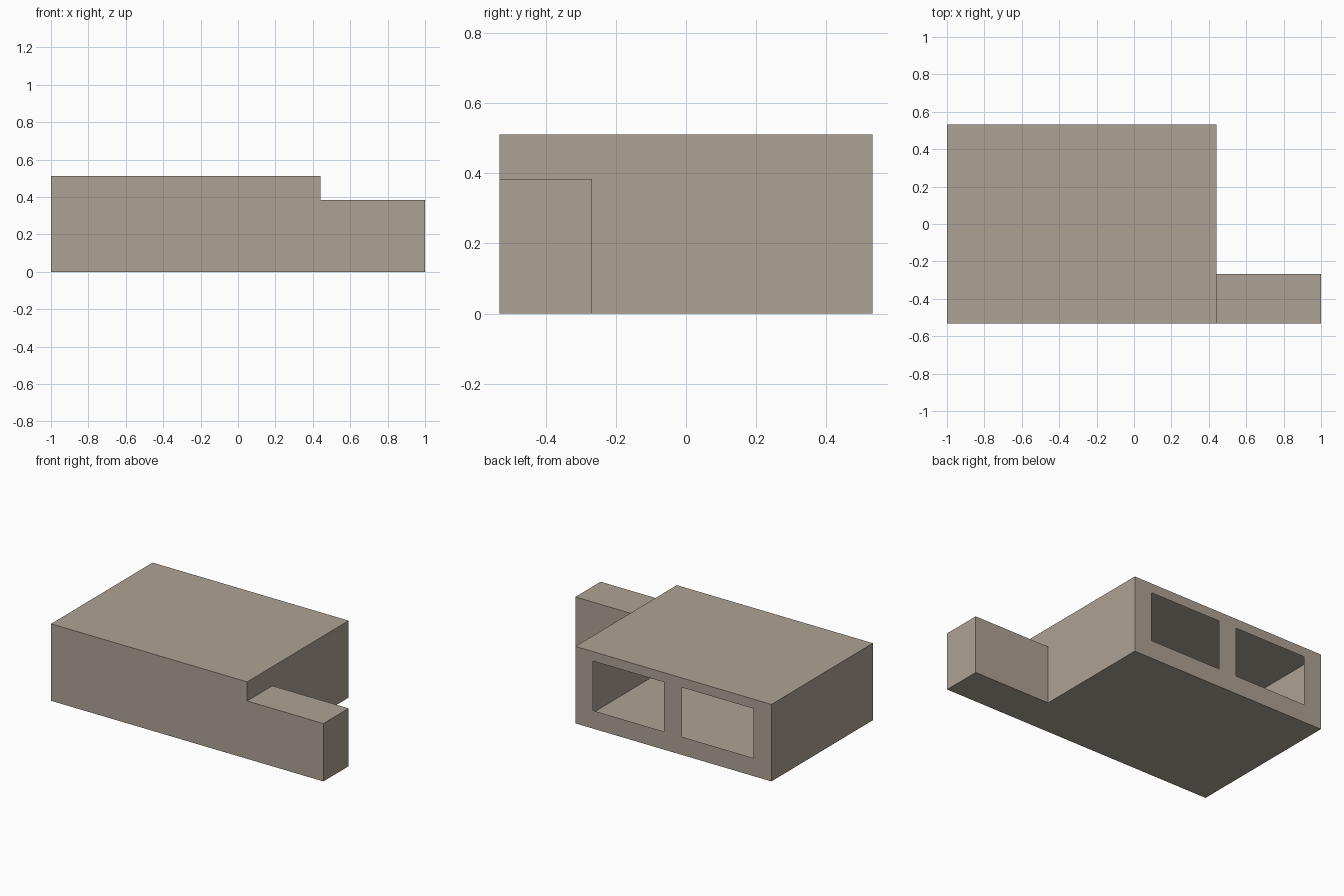
import bpy, bmesh

if "Cube" in bpy.data.objects:
    bpy.data.objects.remove(bpy.data.objects["Cube"])

# One flat colour
mat = bpy.data.materials.new("warm stone")
mat.diffuse_color = (0.42, 0.36, 0.30, 1.0)
mat.use_nodes = True
mat.node_tree.nodes["Principled BSDF"].inputs["Base Color"].default_value = mat.diffuse_color

# Grid lines of the building: wall ends, window jambs, sills and heads
XS = [-1.0, -0.868, -0.344, -0.212, 0.31, 0.44, 1.0]
YS = [-0.532, -0.268, 0.532]
ZS = [0.0, 0.12, 0.384, 0.448, 0.511]
BACK = len(YS) - 2


def solid(i, j, k):
    """Main hall fills the left; a low wing runs along the front right."""
    if not (0 <= i < len(XS) - 1 and 0 <= j <= BACK and 0 <= k < len(ZS) - 1):
        return False
    return i < 5 or (j == 0 and k < 2)


def window(i, j, k, axis, step):
    """Two open windows in the back wall."""
    return axis == 1 and step == 1 and j == BACK and i in (1, 3) and k in (1, 2)


bm = bmesh.new()

# Thin outer shell: a face wherever a filled cell meets empty space
for i in range(len(XS) - 1):
    for j in range(len(YS) - 1):
        for k in range(len(ZS) - 1):
            if not solid(i, j, k):
                continue
            for axis in range(3):
                for step in (-1, 1):
                    nb = [i, j, k]
                    nb[axis] += step
                    if solid(*nb) or window(i, j, k, axis, step):
                        continue
                    u, v = (axis + 1) % 3, (axis + 2) % 3
                    corners = []
                    for du, dv in ((0, 0), (1, 0), (1, 1), (0, 1)):
                        c = [i, j, k]
                        c[axis] += step > 0
                        c[u] += du
                        c[v] += dv
                        corners.append(bm.verts.new((XS[c[0]], YS[c[1]], ZS[c[2]])))
                    bm.faces.new(corners if step > 0 else corners[::-1])

bmesh.ops.remove_doubles(bm, verts=bm.verts, dist=1e-4)

mesh = bpy.data.meshes.new("building_shell")
bm.to_mesh(mesh)
bm.free()
mesh.materials.append(mat)
shell = bpy.data.objects.new("building_shell", mesh)
bpy.context.collection.objects.link(shell)
